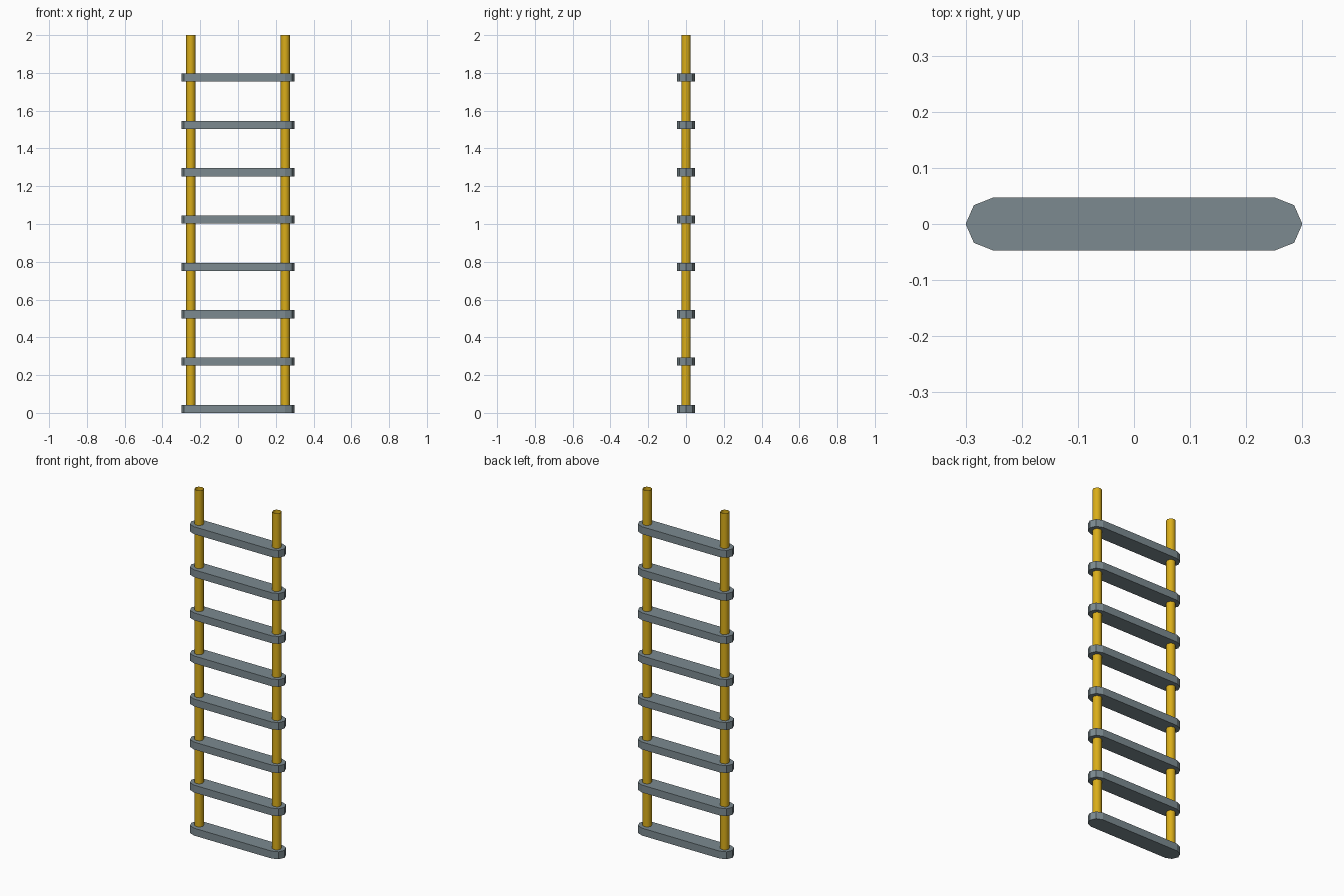
import bpy, bmesh, math

if "Cube" in bpy.data.objects:
    bpy.data.objects.remove(bpy.data.objects["Cube"])

POLE_X, POLE_R = 0.25, 0.025
RUNG_RX, RUNG_RY, RUNG_H, STEP = 0.05, 0.0475, 0.043, 0.2505


def material(name, rgb):
    m = bpy.data.materials.new(name)
    m.diffuse_color = (*rgb, 1)
    m.use_nodes = True
    m.node_tree.nodes["Principled BSDF"].inputs["Base Color"].default_value = m.diffuse_color
    return m


steel = material("grey steel", (0.20, 0.255, 0.28))
yellow = material("safety yellow", (0.70, 0.42, 0.01))


def finish(bm, name, mat):
    bmesh.ops.recalc_face_normals(bm, faces=bm.faces)
    me = bpy.data.meshes.new(name)
    bm.to_mesh(me)
    bm.free()
    me.materials.append(mat)
    ob = bpy.data.objects.new(name, me)
    bpy.context.collection.objects.link(ob)


# Flat rungs: a low-poly stadium outline, extruded upwards
for i in range(8):
    bm = bmesh.new()
    outline = []
    for side, start in ((1, -90), (-1, 90)):
        for k in range(5):
            a = math.radians(start + 45 * k)
            outline.append(bm.verts.new((side * POLE_X + RUNG_RX * math.cos(a),
                                         RUNG_RY * math.sin(a), i * STEP)))
    face = bm.faces.new(outline)
    top = bmesh.ops.extrude_face_region(bm, geom=[face])["geom"]
    bmesh.ops.translate(bm, vec=(0, 0, RUNG_H),
                        verts=[v for v in top if isinstance(v, bmesh.types.BMVert)])
    finish(bm, f"rung_{i + 1}", steel)

# Two open tube rails
for side, name in ((-1, "left_rail"), (1, "right_rail")):
    bm = bmesh.new()
    bmesh.ops.create_cone(bm, cap_ends=False, segments=8, radius1=POLE_R,
                          radius2=POLE_R, depth=1.99)
    bmesh.ops.translate(bm, vec=(side * POLE_X, 0, 1.005), verts=bm.verts)
    finish(bm, name, yellow)
    ob = bpy.data.objects[name]
    for p in ob.data.polygons:
        p.use_smooth = True
